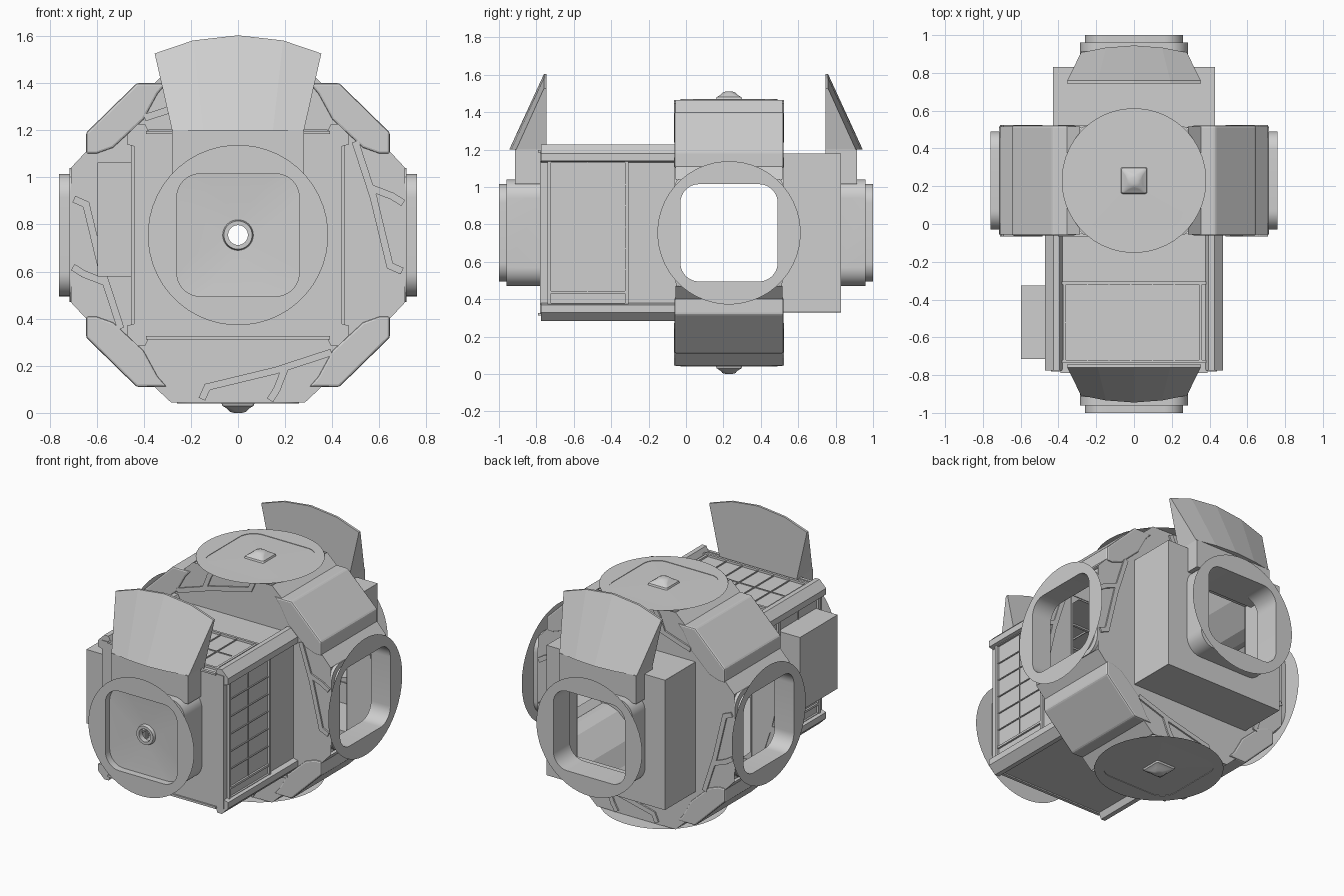
import bpy, bmesh, math
from mathutils import Vector, Matrix

if "Cube" in bpy.data.objects:
    bpy.data.objects.remove(bpy.data.objects["Cube"])

grey = bpy.data.materials.new("light_grey")
grey.use_nodes = True
grey.diffuse_color = (0.62, 0.62, 0.62, 1)
grey.node_tree.nodes["Principled BSDF"].inputs["Base Color"].default_value = (0.62, 0.62, 0.62, 1)

MID = 0.755            # height of the long axis
HUB = Vector((0, 0.23, MID))
AXIS = Vector((0, 0, MID))
CORNER = 11            # segments in each rounded corner


def finish(bm, name, smooth=False):
    bmesh.ops.remove_doubles(bm, verts=bm.verts, dist=0.00001)
    bmesh.ops.recalc_face_normals(bm, faces=bm.faces)
    mesh = bpy.data.meshes.new(name)
    bm.to_mesh(mesh)
    bm.free()
    obj = bpy.data.objects.new(name, mesh)
    bpy.context.scene.collection.objects.link(obj)
    mesh.materials.append(grey)
    if smooth:
        bpy.ops.object.select_all(action='DESELECT')
        obj.select_set(True)
        bpy.context.view_layer.objects.active = obj
        bpy.ops.object.shade_smooth_by_angle(angle=math.radians(30))
    return obj


def add_loft(bm, loops, caps=(False, False)):
    rings = [[bm.verts.new(p) for p in loop] for loop in loops]
    n = len(rings[0])
    for a, b in zip(rings, rings[1:]):
        for i in range(n):
            j = (i + 1) % n
            bm.faces.new((a[i], a[j], b[j], b[i]))
    if caps[0]:
        bm.faces.new(rings[0])
    if caps[1]:
        bm.faces.new(rings[-1])


def loft(name, loops, caps=(False, False), smooth=False):
    bm = bmesh.new()
    add_loft(bm, loops, caps)
    return finish(bm, name, smooth)


def prism(name, pts, y0, y1):
    """Extrude an (x, height from axis) profile along y."""
    return loft(name, [[(x, y, MID + z) for x, z in pts] for y in (y0, y1)], (True, True))


def add_box(bm, lo, hi):
    size, centre = Vector(hi) - Vector(lo), (Vector(hi) + Vector(lo)) / 2
    bmesh.ops.create_cube(bm, size=1, matrix=Matrix.Translation(centre) @ Matrix.Diagonal(size).to_4x4())


def box(name, lo, hi):
    bm = bmesh.new()
    add_box(bm, lo, hi)
    return finish(bm, name)


def square(hx, z, r=0.1, hy=None):
    hy = hy or hx
    pts = []
    for k, (sx, sy) in enumerate(((1, 1), (-1, 1), (-1, -1), (1, -1))):
        for j in range(CORNER + 1):
            a = math.pi / 2 * (k + j / CORNER)
            pts.append(Vector((sx * (hx - r) + r * math.cos(a), sy * (hy - r) + r * math.sin(a), z)))
    return pts


def circle(r, z):
    n = 4 * (CORNER + 1)
    return [Vector((r * math.cos(a), r * math.sin(a), z))
            for a in (math.tau * (i + 0.5) / n for i in range(n))]


def place(loops, origin, direction):
    q = Vector(direction).to_track_quat('Z', 'Y')
    return [[origin + q @ p for p in loop] for loop in loops]


# Docking ports: flat round flange, rim, neck and inner sleeve
def port(name, origin, direction, d, rim, base, inner):
    outer = [circle(0.383, d), square(0.26, d), square(0.26, d - rim),
             square(0.285, d - rim), square(0.285, base + 0.005), square(0.285, base, 0.02)]
    sleeve = [square(0.26, d - rim), square(0.26, inner)]
    bm = bmesh.new()
    add_loft(bm, place(outer, origin, direction))
    add_loft(bm, place(sleeve, origin, direction))
    finish(bm, name, True)


port("front_port", AXIS, (0, -1, 0), 1.0, 0.04, 0.77, 0.78)
port("back_port", AXIS, (0, 1, 0), 1.0, 0.04, 0.82, 0.83)
for side, s in (("left", 1), ("right", -1)):
    port(side + "_port", HUB, (s, 0, 0), 0.76, 0.045, 0.69, 0.62)
for side, s in (("top", 1), ("bottom", -1)):
    port(side + "_port", HUB, (0, 0, s), 0.715, 0.004, 0.69, 0.66)
    knob = [square(0.26, 0.712), square(0.07, 0.714, 0.01), square(0.066, 0.725, 0.01),
            square(0.045, 0.738, 0.02), circle(0.035, 0.75), circle(0.018, 0.755)]
    loft(side + "_hatch", place(knob, HUB, (0, 0, s)), (False, True), True)

# Front hatch with its round window opening
window = [square(0.26, 0.955), square(0.2, 0.95), circle(0.065, 0.945), circle(0.06, 0.965),
          circle(0.042, 0.965), circle(0.042, 0.93), circle(0.07, 0.93), square(0.26, 0.935)]
loft("front_hatch", place(window, AXIS, (0, -1, 0)), smooth=True)

# Hub: faceted ring, left open where the four radial ports sit
quarter = [(0.71, -0.285), (0.71, 0.285), (0.64, 0.36), (0.5, 0.5), (0.36, 0.64)]
ring = []
for k in range(4):
    c, s = (1, 0, -1, 0)[k], (0, 1, 0, -1)[k]
    ring += [(c * x - s * z, s * x + c * z) for x, z in quarter]
seat = [(x * 0.425 / max(abs(x), abs(z)), z * 0.425 / max(abs(x), abs(z))) for x, z in ring]
bm = bmesh.new()
hub_loops = [[(x, y, MID + z) for x, z in pts]
             for pts, y in ((seat, -0.055), (ring, -0.055), (ring, 0.515), (seat, 0.515))]
add_loft(bm, hub_loops)
open_faces = [f for f in bm.faces if abs(f.normal.y) < 0.1 and f.calc_area() > 0.3]
bmesh.ops.delete(bm, geom=open_faces, context='FACES')
finish(bm, "hub")

# Front and back modules, hollow boxes with port openings
for name, hx, hz, near, far, d in (("front_module", 0.44, 0.435, 0.05, 0.78, -1),
                                   ("back_module", 0.43, 0.425, -0.51, 0.83, 1)):
    start = near if d < 0 else -near
    loops = [square(hx, start, 0.002, hz), square(hx, far, 0.002, hz), square(0.26, far)]
    loft(name, [[(p.x, d * p.z, MID + p.y) for p in loop] for loop in loops])

# Corner shields on the hub and corner rails on the front module
shield = [(0.30, 0.645), (0.43, 0.645), (0.645, 0.435), (0.645, 0.345), (0.60, 0.345), (0.53, 0.37),
          (0.40, 0.49), (0.34, 0.60)]
rail = [(0.375, 0.43), (0.395, 0.472), (0.425, 0.472), (0.472, 0.425), (0.472, 0.385), (0.435, 0.375)]
for sx, xs in ((1, "left"), (-1, "right")):
    for sz, zs in ((1, "upper"), (-1, "lower")):
        panel = prism(f"{zs}_{xs}_shield", [(sx * x, sz * z) for x, z in shield], -0.062, 0.522)
        bev = panel.modifiers.new("soft_edges", 'BEVEL')
        bev.width, bev.segments = 0.01, 2
        prism(f"{zs}_{xs}_rail", [(sx * x, sz * z) for x, z in rail], -0.775, -0.055)

# Raised ridges on both hub faces, repeated around the axis
paths = [[(-0.15, -0.69), (-0.13, -0.645), (0.16, -0.575), (0.39, -0.5)],
         [(0.14, -0.695), (0.165, -0.655), (0.2, -0.565)]]
bm = bmesh.new()
for y in (-0.057, 0.517):
    for k in range(4):
        turn = Matrix.Translation((0, y, MID)) @ Matrix.Rotation(k * math.pi / 2, 4, 'Y')
        for path in paths:
            for a, b in zip(path, path[1:]):
                dx, dz = b[0] - a[0], b[1] - a[1]
                m = (turn @ Matrix.Translation(((a[0] + b[0]) / 2, 0, (a[1] + b[1]) / 2))
                     @ Matrix.Rotation(-math.atan2(dz, dx), 4, 'Y')
                     @ Matrix.Diagonal((math.hypot(dx, dz) + 0.015, 0.016, 0.03, 1)))
                bmesh.ops.create_cube(bm, size=1, matrix=m)
finish(bm, "hub_ridges")

# Ribbed side panels: frame, cross ribs and a centre rib
for side, s in (("left", 1), ("right", -1)):
    bm = bmesh.new()

    def side_bar(y0, y1, z0, z1, proud):
        x0, x1 = sorted((s * 0.43, s * (0.44 + proud)))
        add_box(bm, (x0, y0, z0), (x1, y1, z1))

    for y in (-0.74, -0.325):
        side_bar(y, y + 0.018, 0.36, 1.15, 0.015)
    for z in (0.365, 0.43, 1.13):
        side_bar(-0.73, -0.32, z, z + 0.014, 0.012)
    for i in range(5):
        side_bar(-0.72, -0.32, 0.555 + i * 0.114, 0.561 + i * 0.114, 0.007)
    side_bar(-0.53, -0.525, 0.44, 1.13, 0.006)
    finish(bm, side + "_panel_ribs")

# Ribbed roof panel
bm = bmesh.new()
top = MID + 0.435
for y in (-0.735, -0.32):
    add_box(bm, (-0.38, y, top - 0.01), (0.38, y + 0.016, top + 0.014))
for x in (-0.375, 0.345):
    add_box(bm, (x, -0.73, top - 0.01), (x + 0.016, -0.31, top + 0.012))
for i in range(5):
    x = -0.25 + i * 0.115
    add_box(bm, (x, -0.72, top - 0.01), (x + 0.006, -0.32, top + 0.007))
add_box(bm, (-0.36, -0.525, top - 0.01), (0.32, -0.52, top + 0.006))
finish(bm, "roof_panel_ribs")

# Front trim bars and the equipment box on the right side
box("front_upper_bar", (-0.39, -0.79, 1.185), (0.39, -0.77, 1.197))
box("front_lower_bar", (-0.39, -0.79, 0.312), (0.39, -0.77, 0.326))
box("equipment_box", (-0.597, -0.715, 0.58), (-0.43, -0.325, 1.063))

# Raised wedge shields above the front and back ports: conical outside, flat behind
for name, d in (("front", -1), ("back", 1)):
    columns = []
    for t in (-1, -0.53, 0, 0.53, 1):
        a = math.radians(24.6) * t
        xt, zt = 0.85 * math.sin(a), MID + 0.848 * math.cos(a)
        xb, zb = 0.28 * t, 1.2
        yb = 0.945 - (math.hypot(xb, 0.445) - 0.445) * 0.46
        columns.append([(xb, d * yb, zb), (xt, d * 0.76, zt), (xt, d * 0.745, zt), (xb, d * 0.745, zb)])
    loft(name + "_wedge_shield", columns, (True, True))
    y0, y1 = sorted((d * 0.745, d * 0.915))
    box(name + "_shield_support", (-0.28, y0, 1.016), (0.28, y1, 1.2))
